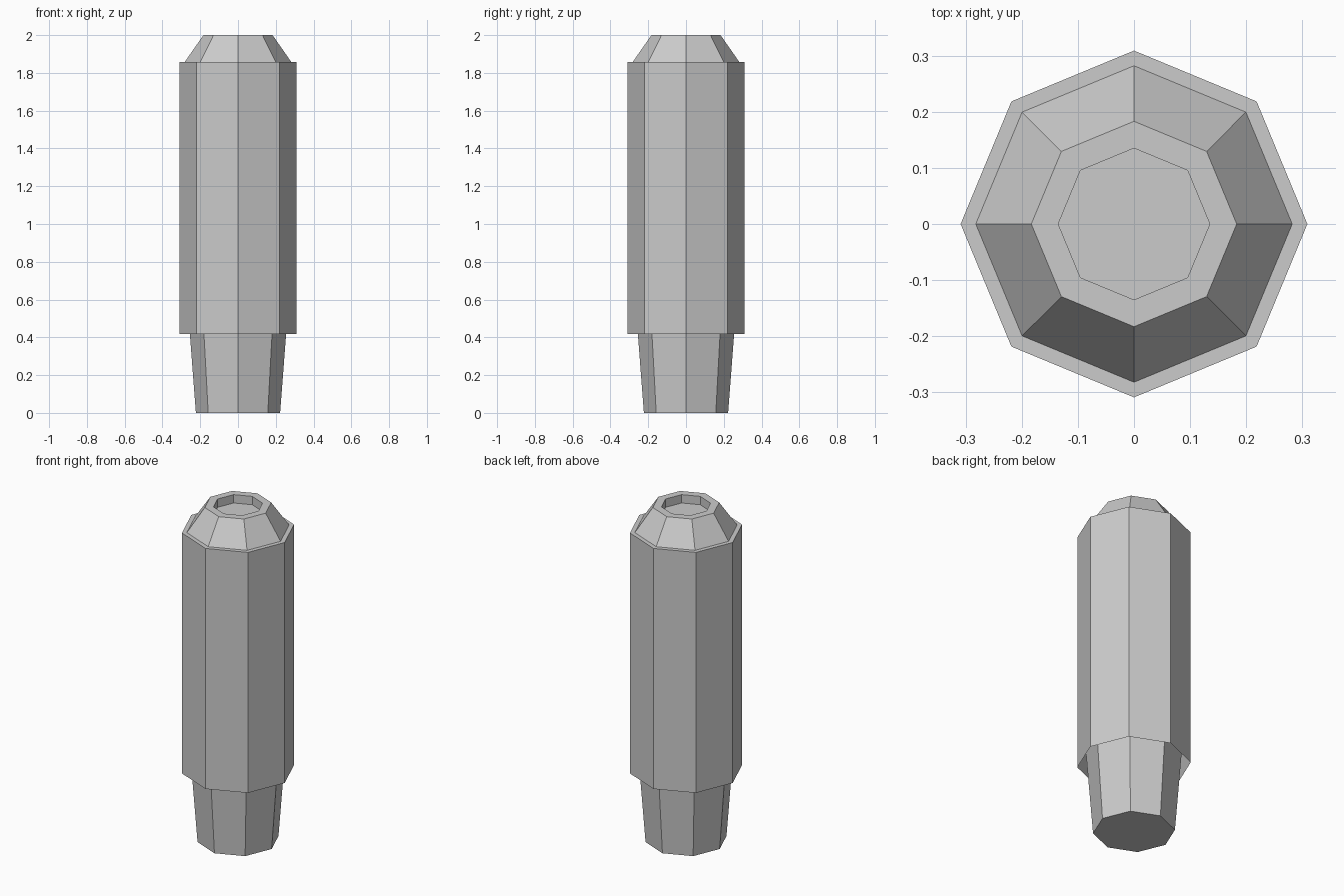
import bpy
import bmesh
from math import cos, sin, tau

SIDES = 8

cube = bpy.data.objects.get("Cube")
if cube:
    bpy.data.objects.remove(cube, do_unlink=True)

grey = bpy.data.materials.new("light grey")
grey.use_nodes = True
grey.diffuse_color = (0.6, 0.6, 0.6, 1)
grey.node_tree.nodes["Principled BSDF"].inputs["Base Color"].default_value = (0.6, 0.6, 0.6, 1)


def turned_part(name, profile, cap_start=False, cap_end=False):
    """Sweep (radius, height) points around z with flat octagonal sides."""
    bm = bmesh.new()
    rings = []
    for radius, z in profile:
        angles = [tau * i / SIDES for i in range(SIDES)]
        rings.append([bm.verts.new((radius * cos(a), radius * sin(a), z)) for a in angles])
    for low, high in zip(rings, rings[1:]):
        for i in range(SIDES):
            j = (i + 1) % SIDES
            bm.faces.new((low[i], low[j], high[j], high[i]))
    if cap_start:
        bm.faces.new(rings[0][::-1])
    if cap_end:
        bm.faces.new(rings[-1])
    mesh = bpy.data.meshes.new(name)
    bm.to_mesh(mesh)
    bm.free()
    mesh.materials.append(grey)
    obj = bpy.data.objects.new(name, mesh)
    bpy.context.collection.objects.link(obj)
    return obj


# Tapered foot, running up inside the open end of the sleeve
turned_part("tapered_foot", [(0.223, 0), (0.255, 0.42), (0.28, 0.75)],
            cap_start=True, cap_end=True)

# Outer sleeve, open below, with the narrow ledge on top
turned_part("outer_sleeve", [(0.309, 0.418), (0.309, 1.858), (0.282, 1.858)])

# Sloped cap with a shallow socket in its flat top
turned_part("sloped_cap", [(0.282, 1.858), (0.183, 2.0), (0.135, 2.0), (0.135, 1.95)],
            cap_end=True)
